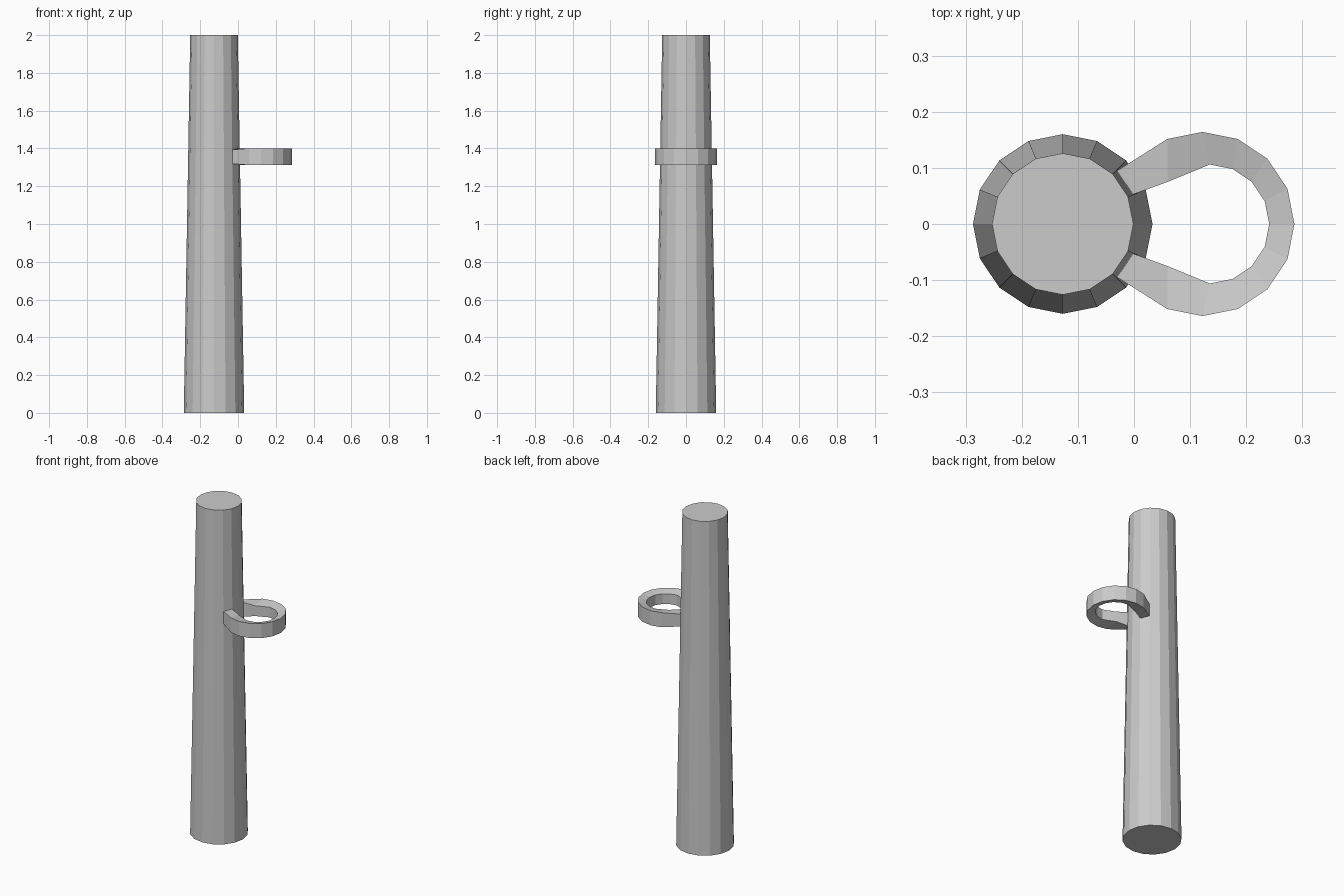
import bpy, bmesh
from math import cos, sin, pi

if "Cube" in bpy.data.objects:
    bpy.data.objects.remove(bpy.data.objects["Cube"])


def finish(name, bm):
    bmesh.ops.recalc_face_normals(bm, faces=bm.faces)
    me = bpy.data.meshes.new(name)
    bm.to_mesh(me)
    bm.free()
    ob = bpy.data.objects.new(name, me)
    bpy.context.collection.objects.link(ob)
    return ob


# Tapered 16-sided pole
bpy.ops.mesh.primitive_cone_add(vertices=16, radius1=0.16, radius2=0.126,
                                depth=2, location=(-0.127, 0, 1))
bpy.context.object.name = "pole"

# Open ring: sections of (outer xy, inner xy, outer half height, inner half height)
MID = 1.356
R_OUT, R_IN, C_OUT, C_IN = 0.164, 0.106, 0.122, 0.135
sections = [((-0.033, 0.093), (-0.004, 0.052), 0.037, 0.044)]
for i in range(5, -6, -1):
    a = i * pi / 8
    sections.append(((C_OUT + R_OUT * cos(a), R_OUT * sin(a)),
                     (C_IN + R_IN * cos(a), R_IN * sin(a)), 0.044, 0.031))
    # inner side of the last ring section meets the arm further out
    if abs(i) == 5:
        o, n, ho, hi = sections[-1]
        sections[-1] = (o, (0.06, 0.075 if i > 0 else -0.075), ho, hi)
    if i == -5:
        o, n, ho, hi = sections[0]
        sections.append(((o[0], -o[1]), (n[0], -n[1]), ho, hi))

bm = bmesh.new()
loops = []
for o, n, ho, hi in sections:
    loops.append([bm.verts.new((o[0], o[1], MID - ho)), bm.verts.new((o[0], o[1], MID + ho)),
                  bm.verts.new((n[0], n[1], MID + hi)), bm.verts.new((n[0], n[1], MID - hi))])
for a, b in zip(loops, loops[1:]):
    for k in range(4):
        m = (k + 1) % 4
        bm.faces.new((a[k], a[m], b[m], b[k]))
# End caps against the pole
bm.faces.new(loops[0])
bm.faces.new(loops[-1])
finish("ring_holder", bm)
